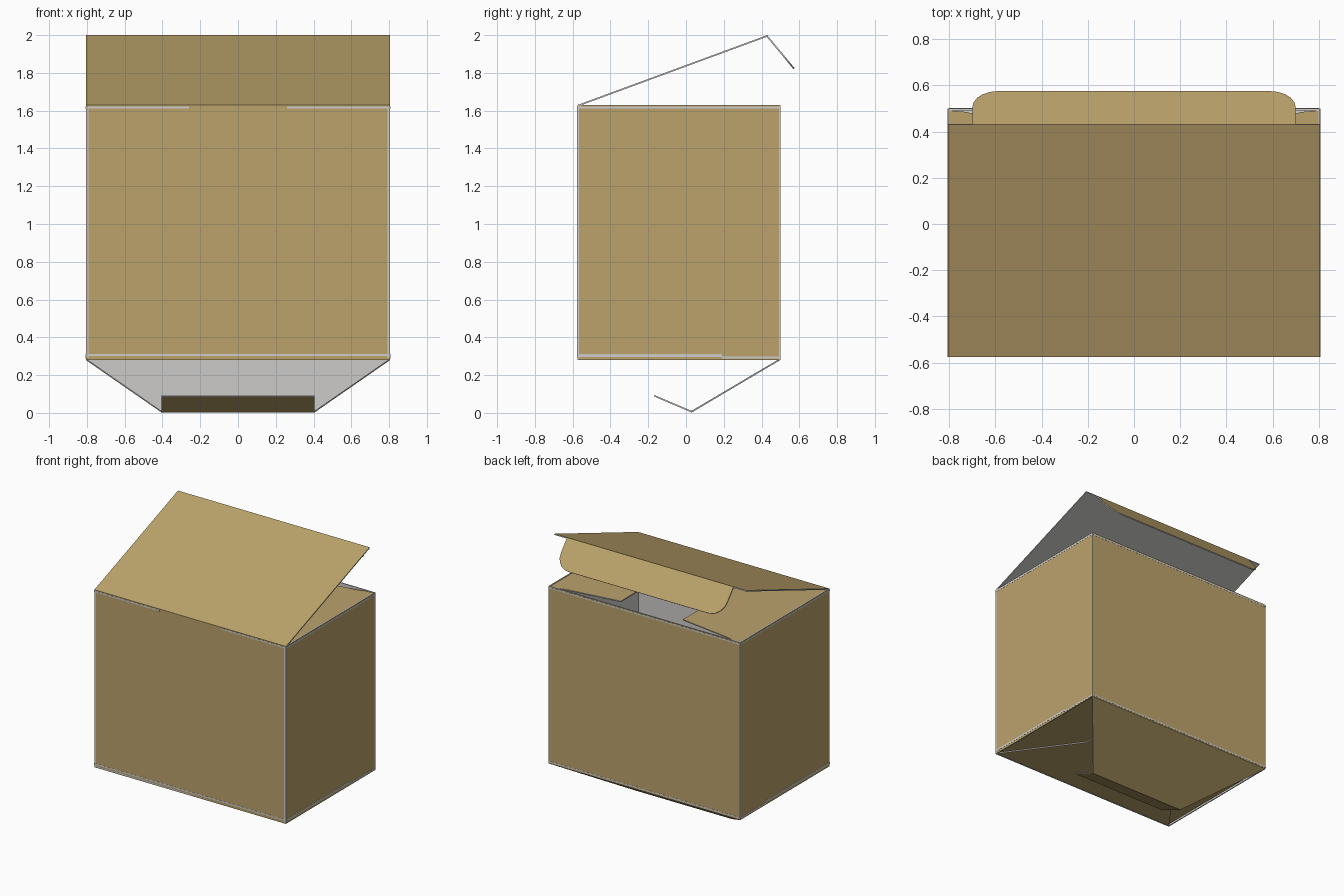
import bpy, bmesh, math
from mathutils import Vector

if "Cube" in bpy.data.objects:
    bpy.data.objects.remove(bpy.data.objects["Cube"])


def material(name, rgb):
    m = bpy.data.materials.new(name)
    m.diffuse_color = (*rgb, 1)
    m.use_nodes = True
    m.node_tree.nodes["Principled BSDF"].inputs["Base Color"].default_value = m.diffuse_color
    return m


BROWN = material("brown card", (0.50, 0.365, 0.148))
GREY = material("grey liner", (0.62, 0.61, 0.60))
X, Y, Z = Vector((1, 0, 0)), Vector((0, 1, 0)), Vector((0, 0, 1))
T = 0.008  # card thickness


def panel(name, outline, origin, u, v, mirror=False, thick=T, plain=False):
    """Card sheet: the outline lies on the outer side (u x v), liner and edges are grey."""
    u, v = Vector(u).normalized(), Vector(v).normalized()
    n, o = u.cross(v), Vector(origin)
    bm = bmesh.new()
    outer = [bm.verts.new(o + u * a + v * b) for a, b in outline]
    inner = [bm.verts.new(p.co - n * thick) for p in outer]
    bm.faces.new(outer).material_index = 1 if plain else 0
    bm.faces.new(inner[::-1]).material_index = 1
    for i in range(len(outer)):
        j = (i + 1) % len(outer)
        bm.faces.new((outer[i], inner[i], inner[j], outer[j])).material_index = 1
    bmesh.ops.recalc_face_normals(bm, faces=bm.faces)
    me = bpy.data.meshes.new(name)
    bm.to_mesh(me)
    bm.free()
    me.materials.append(BROWN)
    me.materials.append(GREY)
    ob = bpy.data.objects.new(name, me)
    bpy.context.collection.objects.link(ob)
    if mirror:
        ob.modifiers.new("mirror", 'MIRROR')
    return ob


def rect(a0, a1, b0, b1):
    return [(a0, b0), (a1, b0), (a1, b1), (a0, b1)]


W, F, B = 0.806, -0.575, 0.50      # half width, front and back planes
LOW, TOP = 0.28, 1.63

# four walls
panel("front_wall", rect(-W, W, LOW, TOP), (0, F, 0), X, Z)
panel("back_wall", rect(-W, W, LOW, TOP), (0, B, 0), -X, Z)
panel("side_wall", rect(F + T, B - T, LOW, TOP), (W, 0, 0), Y, Z, mirror=True)


# pale crease lines, thin plates on the walls
def crease(name, r, origin, u, mirror=False):
    panel(name, r, Vector(origin) + Vector(u).cross(Z) * 0.001, u, Z, mirror, 0.001, True)


crease("front_crease_low", rect(-0.8, 0.8, 0.300, 0.311), (0, F, 0), X)
crease("front_crease_top", rect(0.26, 0.8, 1.612, 1.622), (0, F, 0), X, True)
crease("back_crease_low", rect(-0.8, 0.8, 0.290, 0.300), (0, B, 0), -X)
crease("back_crease_top", rect(-0.8, 0.8, 1.612, 1.622), (0, B, 0), -X)
crease("side_crease_low", rect(F, 0.19, 0.297, 0.311), (W, 0, 0), Y, True)
crease("side_crease_low_back", rect(0.19, B, 0.288, 0.298), (W, 0, 0), Y, True)
crease("side_crease_top", rect(F, B, 1.612, 1.622), (W, 0, 0), Y, True)
crease("front_crease_corner", rect(0.792, 0.801, 0.29, 1.62), (0, F, 0), X, True)

# lid and its rounded tuck flap
lid_v = Vector((0, 1.005, 0.37))
panel("lid", rect(-W, W, 0, lid_v.length), (0, F, TOP), X, lid_v)
tuck_v = Vector((0, 0.145, -0.175))
L, R = tuck_v.length, 0.11
arc = [(0.70 - R + R * math.cos(a), L - R + R * math.sin(a))
       for a in (math.pi / 2 * i / 5 for i in range(6))]
panel("tuck_flap", [(-0.70, 0), (0.70, 0)] + arc + [(-a, b) for a, b in arc[::-1]],
      (0, 0.43, 2.0), X, tuck_v)

# top dust flaps
panel("dust_flap", [(F + T, 0), (B - T, 0), (0.485, 0.08), (0.47, 0.13), (0.41, 0.545),
                    (F + 0.02, 0.545)],
      (W, 0, 1.626), Y, -X, mirror=True)

# bottom: front flap, side flaps, hanging back flap with folded tip
panel("bottom_front_flap", [(-W, 0), (W, 0), (0.41, 0.545), (0.41, 0.765),
                            (-0.41, 0.765), (-0.41, 0.545)],
      (0, F, 0.282), -X, Y)
panel("bottom_side_flap", rect(-B + T, -F - T, 0, 0.52), (W - T, 0, 0.294), -Y, -X, mirror=True)
back_v = Vector((0, -0.47, -0.278))
BL = back_v.length
panel("bottom_back_flap", [(-W, 0), (W, 0), (0.405, BL), (-0.405, BL)],
      (0, B, LOW), X, back_v)
tip_v = Vector((0, -0.2, 0.085))
panel("bottom_tip_flap", rect(-0.405, 0.405, 0, tip_v.length), (0, 0.03, 0.002), X, tip_v)
